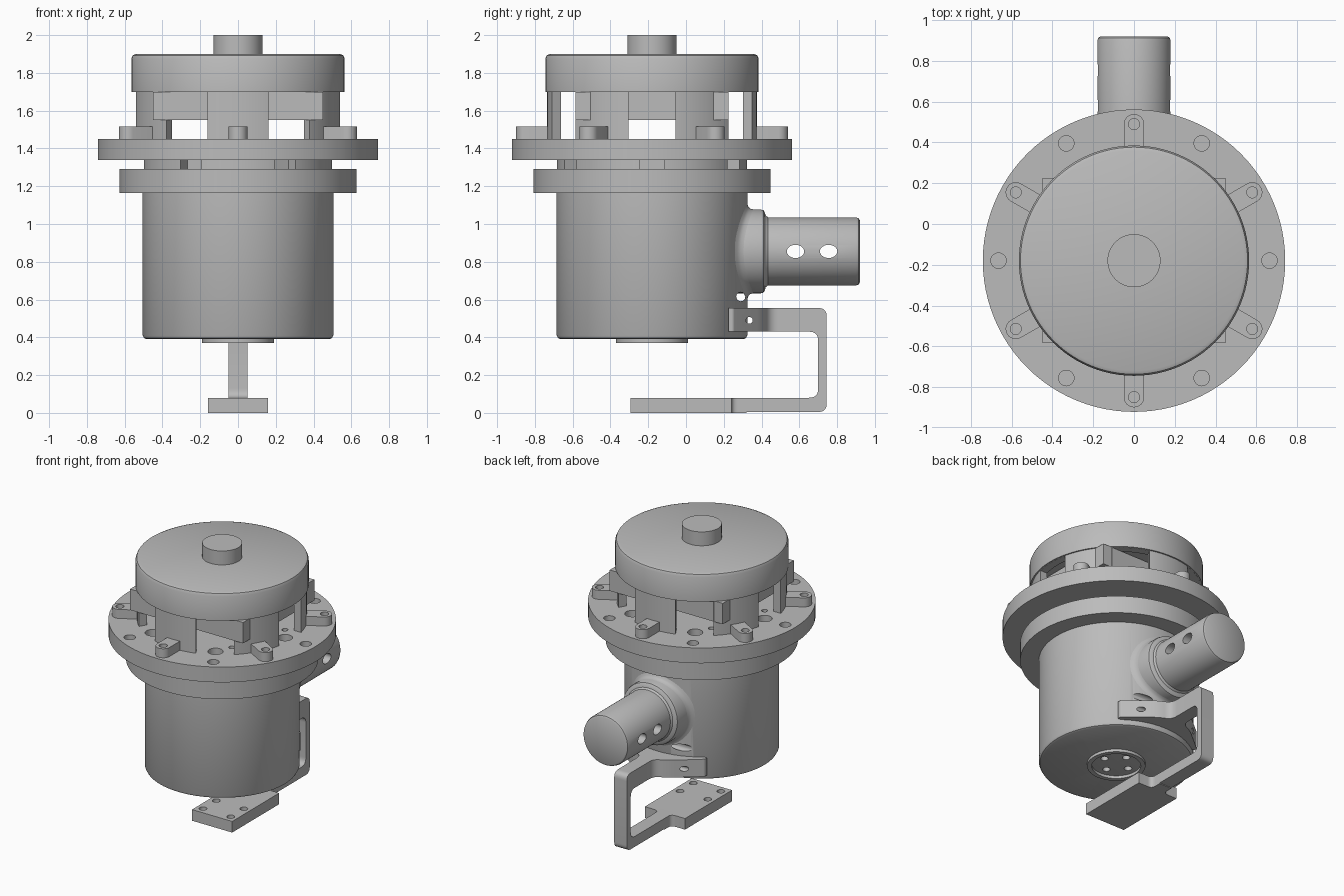
import bpy, bmesh
from math import sin, cos, pi, radians
from mathutils import Matrix, Vector

cube = bpy.data.objects.get("Cube")
if cube:
    bpy.data.objects.remove(cube, do_unlink=True)

grey = bpy.data.materials.new("machined grey")
grey.use_nodes = True
grey.diffuse_color = (0.5, 0.5, 0.5, 1)
grey.node_tree.nodes["Principled BSDF"].inputs["Base Color"].default_value = (0.5, 0.5, 0.5, 1)

CY = -0.18                                            # main axis offset in y
AXIS = Matrix.Translation((0, CY, 0))
ALONG_Y = Matrix.Rotation(-pi / 2, 4, 'X')            # local z becomes y
ALONG_X = Matrix(((0, 0, 1, 0), (1, 0, 0, 0), (0, 1, 0, 0), (0, 0, 0, 1)))


def finish(name, bm, matrix):
    bmesh.ops.remove_doubles(bm, verts=bm.verts, dist=1e-5)
    bm.transform(matrix)
    bmesh.ops.recalc_face_normals(bm, faces=bm.faces)
    mesh = bpy.data.meshes.new(name)
    bm.to_mesh(mesh)
    bm.free()
    mesh.materials.append(grey)
    obj = bpy.data.objects.new(name, mesh)
    bpy.context.collection.objects.link(obj)
    return obj


def lathe(name, profile, matrix=AXIS, closed=False, steps=96):
    bm = bmesh.new()
    vs = [bm.verts.new((r, 0, z)) for r, z in profile]
    pairs = list(zip(vs, vs[1:])) + ([(vs[-1], vs[0])] if closed else [])
    edges = [bm.edges.new(p) for p in pairs]
    bmesh.ops.spin(bm, geom=vs + edges, axis=(0, 0, 1), cent=(0, 0, 0),
                   angle=2 * pi, steps=steps, use_merge=True)
    return finish(name, bm, matrix)


def disc(name, r, z0, z1, matrix=AXIS, steps=96):
    return lathe(name, [(0, z0), (r, z0), (r, z1), (0, z1)], matrix, steps=steps)


def outline(points):
    # points may carry a third value, the corner radius
    out = []
    for i, p in enumerate(points):
        a, b, c = (Vector(q[:2]) for q in (points[i - 1], p, points[(i + 1) % len(points)]))
        if len(p) == 2:
            out.append(b)
            continue
        s, e = b + (a - b).normalized() * p[2], b + (c - b).normalized() * p[2]
        for k in range(9):
            t = k / 8
            out.append(s * (1 - t) ** 2 + b * 2 * t * (1 - t) + e * t * t)
    return out


def prism(name, points, z0, z1, matrix=Matrix()):
    bm = bmesh.new()
    face = bm.faces.new([bm.verts.new((p[0], p[1], z0)) for p in outline(points)])
    ext = bmesh.ops.extrude_face_region(bm, geom=[face])
    top = [g for g in ext["geom"] if isinstance(g, bmesh.types.BMVert)]
    bmesh.ops.translate(bm, verts=top, vec=(0, 0, z1 - z0))
    return finish(name, bm, matrix)


def box(name, x0, x1, y0, y1, z0, z1, matrix=Matrix()):
    return prism(name, [(x0, y0), (x1, y0), (x1, y1), (x0, y1)], z0, z1, matrix)


def cut(obj, tools):
    for tool in tools:
        mod = obj.modifiers.new("cut", 'BOOLEAN')
        mod.object, mod.operation, mod.solver = tool, 'DIFFERENCE', 'EXACT'
    dg = bpy.context.evaluated_depsgraph_get()
    mesh = bpy.data.meshes.new_from_object(obj.evaluated_get(dg))
    obj.modifiers.clear()
    obj.data = mesh
    for tool in tools:
        bpy.data.objects.remove(tool, do_unlink=True)


def turned(deg):
    return AXIS @ Matrix.Rotation(radians(deg), 4, 'Z')


def drill(x, y, r, z0, z1, matrix=AXIS):
    return disc("drill", r, z0, z1, matrix @ Matrix.Translation((x, y, 0)), 24)


SIXTHS = [60 * k for k in range(6)]

# Main housing with small bottom and side holes
housing = lathe("housing", [(0, 0.39), (0.485, 0.39), (0.498, 0.396), (0.505, 0.41),
                            (0.505, 1.2), (0, 1.2)])
cut(housing, [drill(0.1 * cos(a), 0.1 * sin(a), 0.025, 0.35, 0.43)
              for a in (0, pi / 2, pi, 3 * pi / 2)]
    + [drill(0.29, 0.615, 0.024, -0.3, 0.3, ALONG_X)])
lathe("bottom_collar", [(0.16, 0.37), (0.19, 0.37), (0.19, 0.4), (0.16, 0.4)], closed=True)

# Flanges and the slotted spacer between them
disc("lower_flange", 0.627, 1.165, 1.29)
spacer = disc("spacer", 0.503, 1.28, 1.35)
cut(spacer, [box("slot", 0.42, 0.6, -0.065, 0.065, 1.27, 1.36, turned(d)) for d in SIXTHS])
upper = disc("upper_flange", 0.742, 1.34, 1.45)
cut(upper, [drill(r, y, s, 1.39, 1.5, turned(d)) for d in SIXTHS
            for r, y, s in ((0.665, 0, 0.038), (0.5, 0, 0.05), (0.43, 0.1, 0.02))])

# Cap with six windows, its inner block and the shaft
cap = lathe("cap", [(0, 1.9), (0.54, 1.9), (0.557, 1.893), (0.565, 1.875), (0.565, 1.7),
                    (0.555, 1.7), (0.555, 1.445), (0.5, 1.445), (0.5, 1.72), (0, 1.72)])
cut(cap, [box("window", 0.3, 0.7, -0.125, 0.125, 1.43, 1.699, turned(d)) for d in SIXTHS])
box("inner_block", -0.45, 0.45, -0.405, 0.405, 1.55, 1.7, AXIS)
box("inner_block_mount", -0.3, 0.3, -0.3, 0.3, 1.69, 1.73, AXIS)
disc("shaft", 0.13, 1.88, 2.0)

# Rounded screw tabs around the cap
for d in SIXTHS:
    arc = [(0.67 + 0.05 * cos(a), 0.05 * sin(a))
           for a in (pi * (k / 12 - 0.5) for k in range(13))]
    tab = prism("screw_tab", [(0.52, -0.05)] + arc + [(0.52, 0.05)], 1.445, 1.515, turned(d + 30))
    cut(tab, [drill(0.67, 0, 0.027, 1.46, 1.6, turned(d + 30))])

# Rear outlet tube with a flared base and two cross slots
TUBE = Matrix.Translation((0, 0, 0.855)) @ ALONG_Y
tube = lathe("outlet_tube", [(0, 0.2), (0.222, 0.2), (0.222, 0.395), (0.218, 0.41), (0.205, 0.418),
                             (0.19, 0.422), (0.18, 0.435), (0.18, 0.9), (0.175, 0.914),
                             (0.165, 0.92), (0, 0.92)], TUBE)
cut(tube, [prism("slot", [(y + 0.046 * cos(a), 0.855 + 0.035 * sin(a))
                          for a in (2 * pi * k / 24 for k in range(24))], -0.3, 0.3, ALONG_X)
           for y in (0.58, 0.755)])
# Soft fillet where the tube base meets the curved housing
bm = bmesh.new()
rings = []
for grow, lift in ((0.0, 0.032), (0.004, 0.016), (0.015, 0.005), (0.035, -0.002)):
    ring = []
    for k in range(64):
        a = 2 * pi * k / 64
        x, z = (0.222 + grow) * cos(a), (0.222 + grow) * sin(a)
        ring.append(bm.verts.new((x, CY + (0.505 ** 2 - x * x) ** 0.5 + lift, 0.855 + z)))
    rings.append(ring)
for lo, hi in zip(rings, rings[1:]):
    for k in range(64):
        j = (k + 1) % 64
        bm.faces.new((lo[k], lo[j], hi[j], hi[k]))
finish("tube_fillet", bm, Matrix())

# Bracket: forked arm on the housing, bent bar and foot plate
half = [(0.28, 0.225), (0.325, 0.225), (0.325, 0.25, 0.01), (0.13, 0.41, 0.05),
        (0.05, 0.44, 0.05), (0.05, 0.6)]
arm = prism("bracket_arm", half + [(-p[0],) + p[1:] for p in reversed(half)], 0.43, 0.555)
cut(arm, [drill(0.335, 0.49, 0.018, -0.4, 0.4, ALONG_X),
          disc("clearance", 0.5, 0.4, 0.6)])
prism("bracket_bar", [(0.6, 0.555), (0.745, 0.555, 0.045), (0.745, 0.005, 0.045), (0.2, 0.005),
                      (0.2, 0.08), (0.7, 0.08, 0.05), (0.7, 0.43, 0.05), (0.6, 0.43)],
      -0.05, 0.05, ALONG_X)
side = [(0.16, -0.295), (0.16, 0.24), (0.05, 0.24, 0.035), (0.05, 0.32)]
foot = prism("foot_plate", side + [(-p[0],) + p[1:] for p in reversed(side)], 0, 0.08)
cut(foot, [drill(x, y, 0.026, 0.03, 0.1, Matrix())
           for x in (-0.11, 0.11) for y in (-0.24, -0.09)])

# Smooth curved faces, keep hard edges
bpy.ops.object.select_all(action='DESELECT')
for obj in bpy.context.scene.objects:
    if obj.type == 'MESH':
        obj.select_set(True)
        bpy.context.view_layer.objects.active = obj
bpy.ops.object.shade_smooth_by_angle(angle=radians(32))
